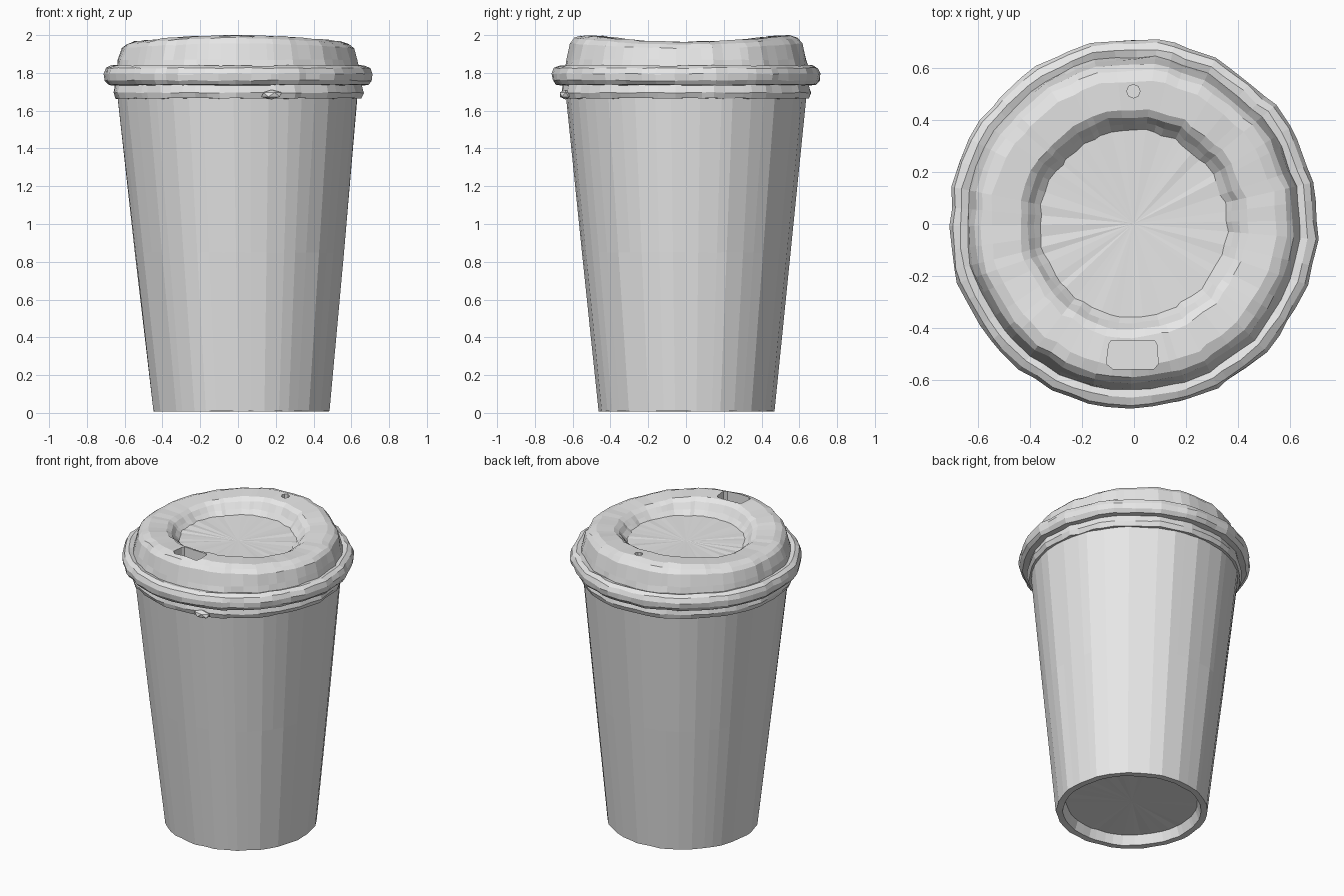
import bpy, bmesh, math, random

random.seed(7)
default = bpy.data.objects.get("Cube")
if default:
    bpy.data.objects.remove(default, do_unlink=True)

# One plain grey for the whole cup
grey = bpy.data.materials.new("plain grey")
grey.use_nodes = True
GREY = (0.8, 0.8, 0.8, 1)
grey.diffuse_color = GREY
grey.node_tree.nodes["Principled BSDF"].inputs["Base Color"].default_value = GREY


def finish(name, bm):
    bmesh.ops.recalc_face_normals(bm, faces=bm.faces)
    mesh = bpy.data.meshes.new(name)
    bm.to_mesh(mesh)
    bm.free()
    mesh.materials.append(grey)
    ob = bpy.data.objects.new(name, mesh)
    bpy.context.collection.objects.link(ob)
    return ob


def lathe(name, profile, sides, wobble, place):
    """Revolve a profile that starts and ends on the axis, with uneven facets."""
    step = 2 * math.pi / sides
    angles = [(i + random.uniform(-0.28, 0.28)) * step for i in range(sides)]
    swell = [random.uniform(-wobble, wobble) for _ in angles]
    bm = bmesh.new()
    rings = []
    for r, z in profile:
        if r == 0:
            rings.append([bm.verts.new(place(0, 0, z))] * sides)
            continue
        ring = []
        for a, s in zip(angles, swell):
            rr = r + s + random.uniform(-wobble, wobble) * 0.6
            zz = z + random.uniform(-wobble, wobble) * 0.5
            ring.append(bm.verts.new(place(rr * math.cos(a), rr * math.sin(a), zz)))
        rings.append(ring)
    for low, high in zip(rings, rings[1:]):
        for i in range(sides):
            j = (i + 1) % sides
            corners = dict.fromkeys((low[i], low[j], high[j], high[i]))
            bm.faces.new(list(corners))
    return finish(name, bm)


def lean(x, y, z):
    # The foot sits slightly off the axis
    return (x + 0.022 * (1 - z / 1.7), y, max(z, 0))


def saddle(x, y, z):
    # The top of the lid dips toward the left and right
    r2 = x * x + y * y
    lift = min(max((z - 1.9) / 0.08, 0), 1)
    dip = 0.035 * lift * x * x / r2 if r2 else 0
    return (x, y, min(z - dip, 2))


# Tapered cup with a recessed base
cup_profile = [(0, 0.075), (0.405, 0.07), (0.425, 0.008), (0.465, 0.008),
               (0.553, 0.85), (0.64, 1.72), (0.6, 1.72), (0.44, 0.11), (0, 0.11)]
cup = lathe("cup_body", cup_profile, 44, 0.004, lean)

# Lid: skirt, rolled rim, raised wall, top ring and sunken centre
lid_profile = [(0, 1.665), (0.6, 1.665), (0.65, 1.665), (0.662, 1.695), (0.652, 1.735),
               (0.688, 1.737), (0.707, 1.76), (0.71, 1.795), (0.698, 1.825),
               (0.67, 1.84), (0.643, 1.832), (0.634, 1.87), (0.614, 1.955),
               (0.592, 1.985), (0.55, 2.0), (0.44, 1.995), (0.41, 1.975),
               (0.385, 1.93), (0.36, 1.897), (0, 1.89)]
lid = lathe("lid", lid_profile, 56, 0.006, saddle)


def cut(target, cutter):
    cutter.hide_render = True
    mod = target.modifiers.new("opening", 'BOOLEAN')
    mod.operation = 'DIFFERENCE'
    mod.solver = 'EXACT'
    mod.object = cutter
    bpy.context.view_layer.objects.active = target
    bpy.ops.object.modifier_apply(modifier=mod.name)
    bpy.data.objects.remove(cutter, do_unlink=True)


def prism(name, outline, bottom, top):
    bm = bmesh.new()
    face = bm.faces.new([bm.verts.new((x, y, bottom)) for x, y in outline])
    out = bmesh.ops.extrude_face_region(bm, geom=[face])
    for v in out["geom"]:
        if isinstance(v, bmesh.types.BMVert):
            v.co.z = top
    return finish(name, bm)


# Drinking opening at the front, vent at the back
sip = [(-0.085, -0.45), (0.08, -0.45), (0.09, -0.465), (0.096, -0.54), (0.08, -0.56),
       (-0.08, -0.56), (-0.104, -0.54), (-0.095, -0.465)]
cut(lid, prism("sip_cutter", sip, 1.92, 2.1))
vent = [(0.026 * math.cos(k * math.pi / 4), 0.51 + 0.026 * math.sin(k * math.pi / 4))
        for k in range(8)]
cut(lid, prism("vent_cutter", vent, 1.93, 2.1))

# Small pull tab on the skirt
bm = bmesh.new()
bmesh.ops.create_icosphere(bm, subdivisions=1, radius=1)
for v in bm.verts:
    v.co = (0.18 + v.co.x * 0.06, -0.64 + v.co.y * 0.035, 1.685 + v.co.z * 0.026)
tab = finish("lid_tab", bm)

# Centre the footprint on the origin
parts = (cup, lid, tab)
points = [v.co for v in lid.data.vertices]
mid_x = (max(p.x for p in points) + min(p.x for p in points)) / 2
mid_y = (max(p.y for p in points) + min(p.y for p in points)) / 2
for ob in parts:
    for v in ob.data.vertices:
        v.co.x -= mid_x
        v.co.y -= mid_y
